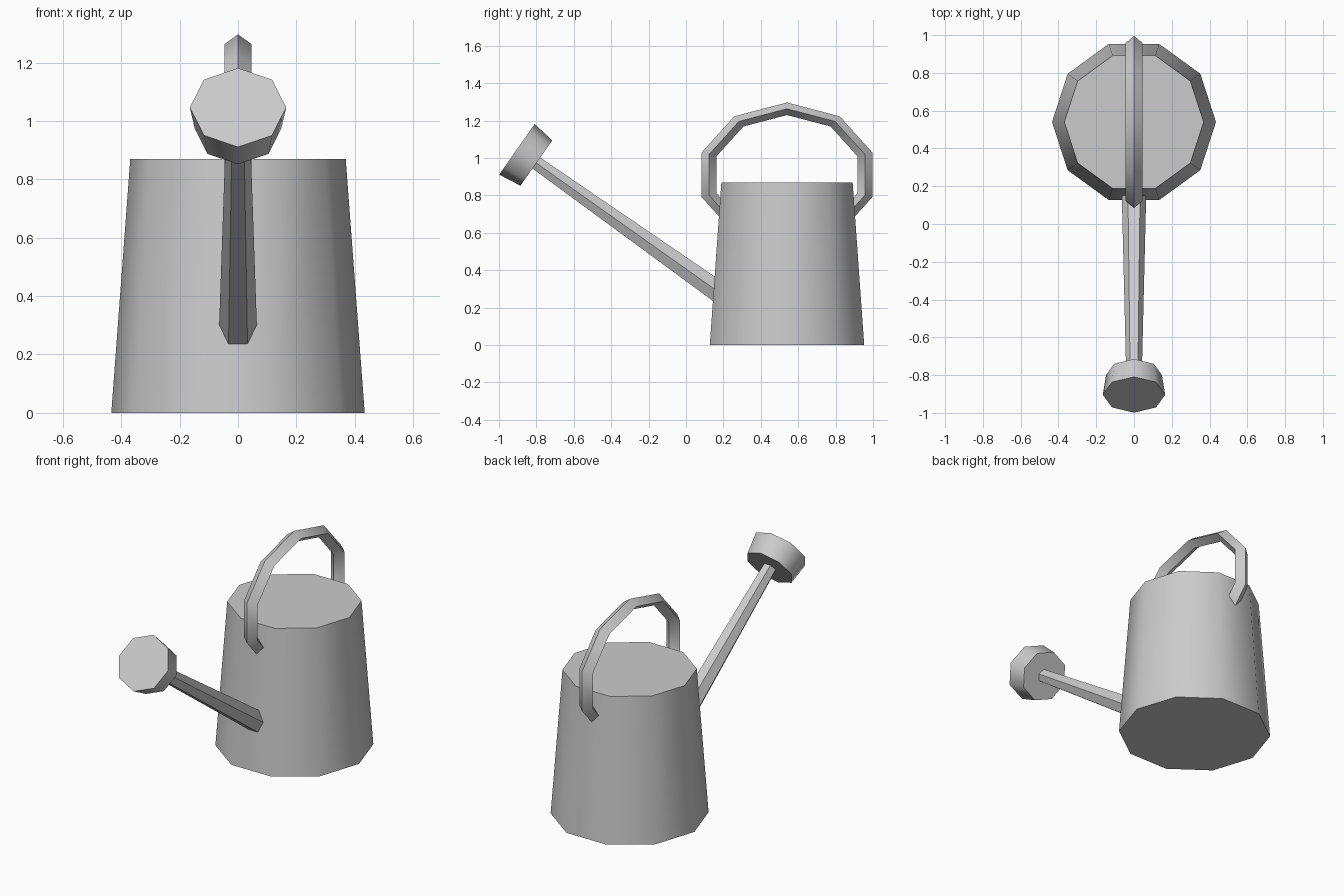
import bpy, bmesh
from math import sin, cos, pi, radians
from mathutils import Vector

cube = bpy.data.objects.get("Cube")
if cube:
    bpy.data.objects.remove(cube, do_unlink=True)

# One grey metal for everything
GREY = (0.6, 0.6, 0.6, 1)
metal = bpy.data.materials.new("grey_metal")
metal.diffuse_color = GREY
metal.use_nodes = True
metal.node_tree.nodes["Principled BSDF"].inputs["Base Color"].default_value = GREY


def make_object(name, bm):
    bmesh.ops.recalc_face_normals(bm, faces=bm.faces)
    mesh = bpy.data.meshes.new(name)
    bm.to_mesh(mesh)
    bm.free()
    mesh.materials.append(metal)
    obj = bpy.data.objects.new(name, mesh)
    bpy.context.collection.objects.link(obj)
    bpy.ops.object.select_all(action='DESELECT')
    obj.select_set(True)
    bpy.context.view_layer.objects.active = obj
    bpy.ops.object.shade_smooth_by_angle(angle=radians(50))
    return obj


def bridge(bm, a, b):
    n = len(a)
    for i in range(n):
        j = (i + 1) % n
        bm.faces.new((a[i], a[j], b[j], b[i]))


def frustum(name, start, end, r_start, r_end, sides):
    """Closed tapered prism between two points, with corners on the x axis."""
    start, end = Vector(start), Vector(end)
    u = Vector((1, 0, 0))
    v = (end - start).normalized().cross(u)
    bm = bmesh.new()
    rings = []
    for centre, r in ((start, r_start), (end, r_end)):
        angles = [2 * pi * i / sides for i in range(sides)]
        rings.append([bm.verts.new(centre + r * (cos(a) * u + sin(a) * v)) for a in angles])
        bm.faces.new(rings[-1])
    bridge(bm, *rings)
    return make_object(name, bm)


def oval_ring(name, centre, ry, rz, thick, half_width, segments):
    """Upright ring with a diamond cross-section."""
    bm = bmesh.new()
    rings = []
    for i in range(segments):
        a = pi / 2 + 2 * pi * i / segments
        ring = []
        for dx, k in ((0, 1 + thick), (half_width, 1), (0, 1 - thick), (-half_width, 1)):
            offset = Vector((dx, ry * k * cos(a), rz * k * sin(a)))
            ring.append(bm.verts.new(Vector(centre) + offset))
        rings.append(ring)
    for i in range(segments):
        bridge(bm, rings[i], rings[(i + 1) % segments])
    return make_object(name, bm)


BODY_Y = 0.54

# Tapered can
frustum("body", (0, BODY_Y, 0), (0, BODY_Y, 0.87), 0.434, 0.369, 10)

# Carrying handle, its lower part buried in the can
oval_ring("handle", (0, BODY_Y, 0.91), 0.438, 0.353, 0.095, 0.046, 10)

# Spout and sprinkler head share one sloping axis
frustum("spout", (0, 0.25, 0.23), (0, -0.81, 0.98), 0.067, 0.041, 6)
frustum("sprinkler_head", (0, -0.80, 0.973), (0, -0.904, 1.046), 0.148, 0.165, 8)
